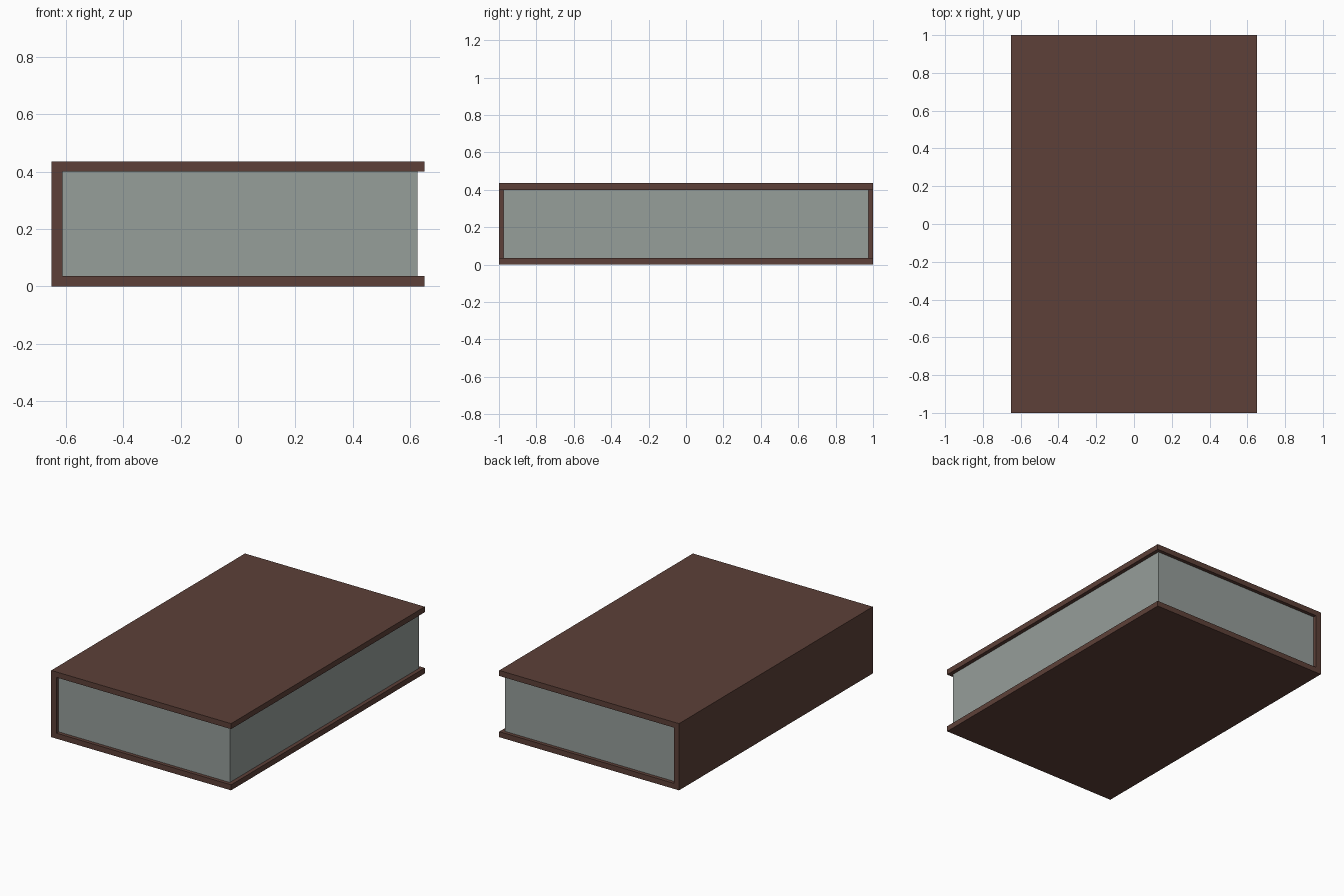
import bpy
import bmesh

if "Cube" in bpy.data.objects:
    bpy.data.objects.remove(bpy.data.objects["Cube"])


def material(name, rgb):
    m = bpy.data.materials.new(name)
    m.diffuse_color = (*rgb, 1.0)
    m.use_nodes = True
    m.node_tree.nodes["Principled BSDF"].inputs["Base Color"].default_value = m.diffuse_color
    return m


def extrude_profile(name, profile, half_length, mat):
    """Extrude an (x, z) outline along y, centred on y = 0."""
    bm = bmesh.new()
    face = bm.faces.new([bm.verts.new((x, -half_length, z)) for x, z in profile])
    ext = bmesh.ops.extrude_face_region(bm, geom=[face], use_keep_orig=True)
    verts = [g for g in ext["geom"] if isinstance(g, bmesh.types.BMVert)]
    bmesh.ops.translate(bm, verts=verts, vec=(0, 2 * half_length, 0))
    bmesh.ops.recalc_face_normals(bm, faces=bm.faces)
    mesh = bpy.data.meshes.new(name)
    bm.to_mesh(mesh)
    bm.free()
    mesh.materials.append(mat)
    obj = bpy.data.objects.new(name, mesh)
    bpy.context.collection.objects.link(obj)
    return obj


brown = material("brown_cover", (0.1095, 0.0513, 0.0395))
grey = material("grey_paper", (0.305, 0.342, 0.323))

W, H, T = 0.65, 0.436, 0.036   # half width, height, board thickness
SPINE = -0.612                 # inner face of the spine

# Cover: two boards joined by the spine, one C-shaped profile
extrude_profile("cover", [
    (-W, 0), (W, 0), (W, T), (SPINE, T),
    (SPINE, H - T), (W, H - T), (W, H), (-W, H)], 1.0, brown)

# Page block, set back from the cover's open edges
extrude_profile("pages", [
    (SPINE, T), (0.625, T), (0.625, H - T), (SPINE, H - T)], 0.977, grey)
